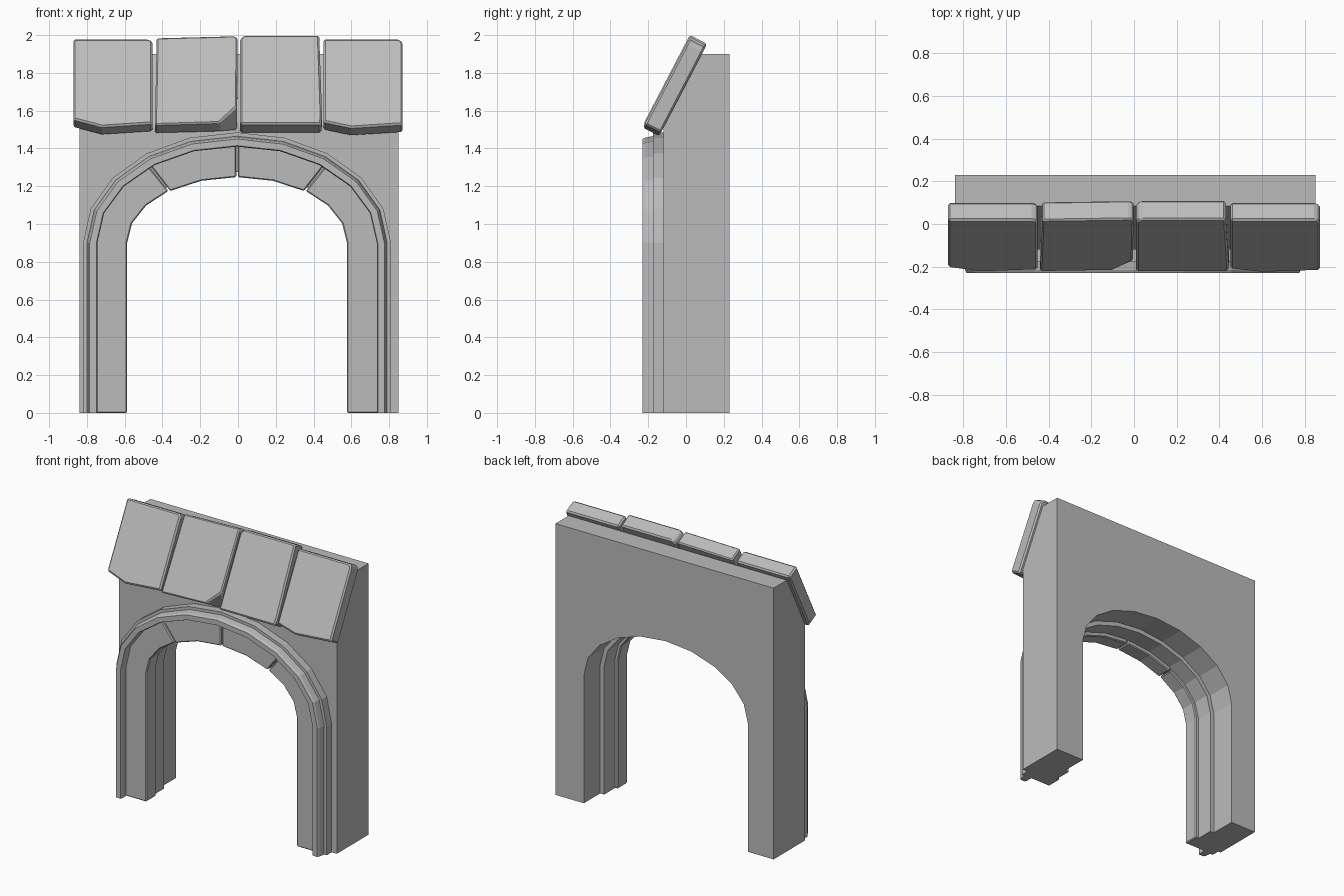
import bpy, bmesh
from math import sin, cos, radians

cube = bpy.data.objects.get("Cube")
if cube:
    bpy.data.objects.remove(cube, do_unlink=True)

stone = bpy.data.materials.new("grey stone")
stone.use_nodes = True
GREY = (0.5, 0.5, 0.5, 1)
stone.diffuse_color = GREY
stone.node_tree.nodes["Principled BSDF"].inputs["Base Color"].default_value = GREY

CX = -0.005      # centre of the arch
SPRING = 0.9     # height where the arch begins
RISE = 0.23      # arch rise is this much less than its half width


def loft(name, layers, bevel=0):
    """Join matching outlines into a closed solid."""
    bm = bmesh.new()
    rings = [[bm.verts.new(p) for p in layer] for layer in layers]
    bm.faces.new(rings[0])
    bm.faces.new(rings[-1])
    for a, b in zip(rings, rings[1:]):
        for i in range(len(a)):
            j = (i + 1) % len(a)
            bm.faces.new((a[i], a[j], b[j], b[i]))
    bmesh.ops.recalc_face_normals(bm, faces=bm.faces)
    mesh = bpy.data.meshes.new(name)
    bm.to_mesh(mesh)
    bm.free()
    mesh.materials.append(stone)
    obj = bpy.data.objects.new(name, mesh)
    bpy.context.collection.objects.link(obj)
    if bevel:
        mod = obj.modifiers.new("worn_edges", "BEVEL")
        mod.width = bevel
        mod.segments = 1
        mod.limit_method = "ANGLE"
    return obj


def curve(half, start=0, end=180, steps=10):
    """Flattened arch points from the +x side towards -x."""
    angles = [radians(start + (end - start) * i / steps) for i in range(steps + 1)]
    return [(CX + half * cos(a), SPRING + (half - RISE) * sin(a)) for a in angles]


def with_legs(half):
    return [(CX + half, 0)] + curve(half) + [(CX - half, 0)]


def at_depth(outline, y):
    return [(x, y, z) for x, z in outline]


# Wall with stepped opening and a sloping shoulder under the roof
def wall_layer(y, half, top):
    return at_depth([(-0.84, 0), (-0.84, top), (0.85, top), (0.85, 0)] + with_legs(half), y)


loft("wall", [
    wall_layer(0.23, 0.635, 1.9),
    wall_layer(0.085, 0.635, 1.9),
    wall_layer(0.05, 0.635, 1.835),
    wall_layer(0.05, 0.605, 1.835),
    wall_layer(-0.12, 0.605, 1.51),
])


# Stepped moulding around the arch
def band_layer(y, inner, outer):
    return at_depth(with_legs(outer) + with_legs(inner)[::-1], y)


loft("arch_moulding", [
    band_layer(-0.11, 0.74, 0.815),
    band_layer(-0.175, 0.74, 0.815),
    band_layer(-0.175, 0.74, 0.795),
    band_layer(-0.215, 0.74, 0.788),
    band_layer(-0.23, 0.745, 0.78),
])

# Backing behind the joints of the arch stones
loft("arch_backing", [band_layer(-0.1, 0.605, 0.76), band_layer(-0.155, 0.605, 0.76)])


# Arch stones, lower and upper on each side
def arch_stone(name, side, start, end, steps, leg, inner):
    outer_line = curve(0.75, start, end, steps)
    inner_line = curve(inner, start, end, steps)
    if leg:
        outer_line.insert(0, (CX + 0.75, 0))
        inner_line.insert(0, (CX + inner, 0))
    outline = [(CX + side * (x - CX), z) for x, z in outer_line + inner_line[::-1]]
    loft(name, [at_depth(outline, -0.07), at_depth(outline, -0.176)], 0.006)


for side, word in ((1, "left"), (-1, "right")):
    arch_stone(word + "_jamb_stone", side, 0, 51.3, 3, True, 0.582)
    arch_stone(word + "_crown_stone", side, 52.2, 89.6, 2, False, 0.578)


# Roof tiles, drawn as outlines on the sloping plane
def on_slope(x, up, out):
    return (x, -0.14 + 0.462 * up - 0.887 * out, 1.47 + 0.887 * up + 0.462 * out)


def roof_tile(name, outline, thick):
    loft(name, [[on_slope(x, v, 0) for x, v in outline],
                [on_slope(x, v, thick) for x, v in outline]], 0.01)


end_tile = [(0.452, 0.03), (0.6, -0.005), (0.872, 0.015), (0.872, 0.505),
            (0.855, 0.525), (0.452, 0.525)]
roof_tile("left_end_tile", end_tile, 0.097)
roof_tile("right_end_tile", [(-0.872, 0.045), (-0.72, 0), (-0.452, 0.02),
                             (-0.452, 0.51), (-0.47, 0.525), (-0.872, 0.525)], 0.097)
roof_tile("left_middle_tile", [(0.01, 0.012), (0.44, 0.012), (0.445, 0.06), (0.43, 0.545),
                               (0.03, 0.545), (0.01, 0.52)], 0.103)

# This tile has a chipped lower corner on its outer face
lower = [(-0.44, 0.01), (-0.1, 0.02), (-0.005, 0.025), (-0.002, 0.53), (-0.02, 0.542), (-0.43, 0.53)]
upper = [(-0.44, 0.01), (-0.1, 0.022), (-0.006, 0.12), (-0.002, 0.53), (-0.02, 0.542), (-0.43, 0.53)]
loft("right_middle_tile", [[on_slope(x, v, 0) for x, v in lower],
                           [on_slope(x, v, 0.1) for x, v in upper]], 0.008)
